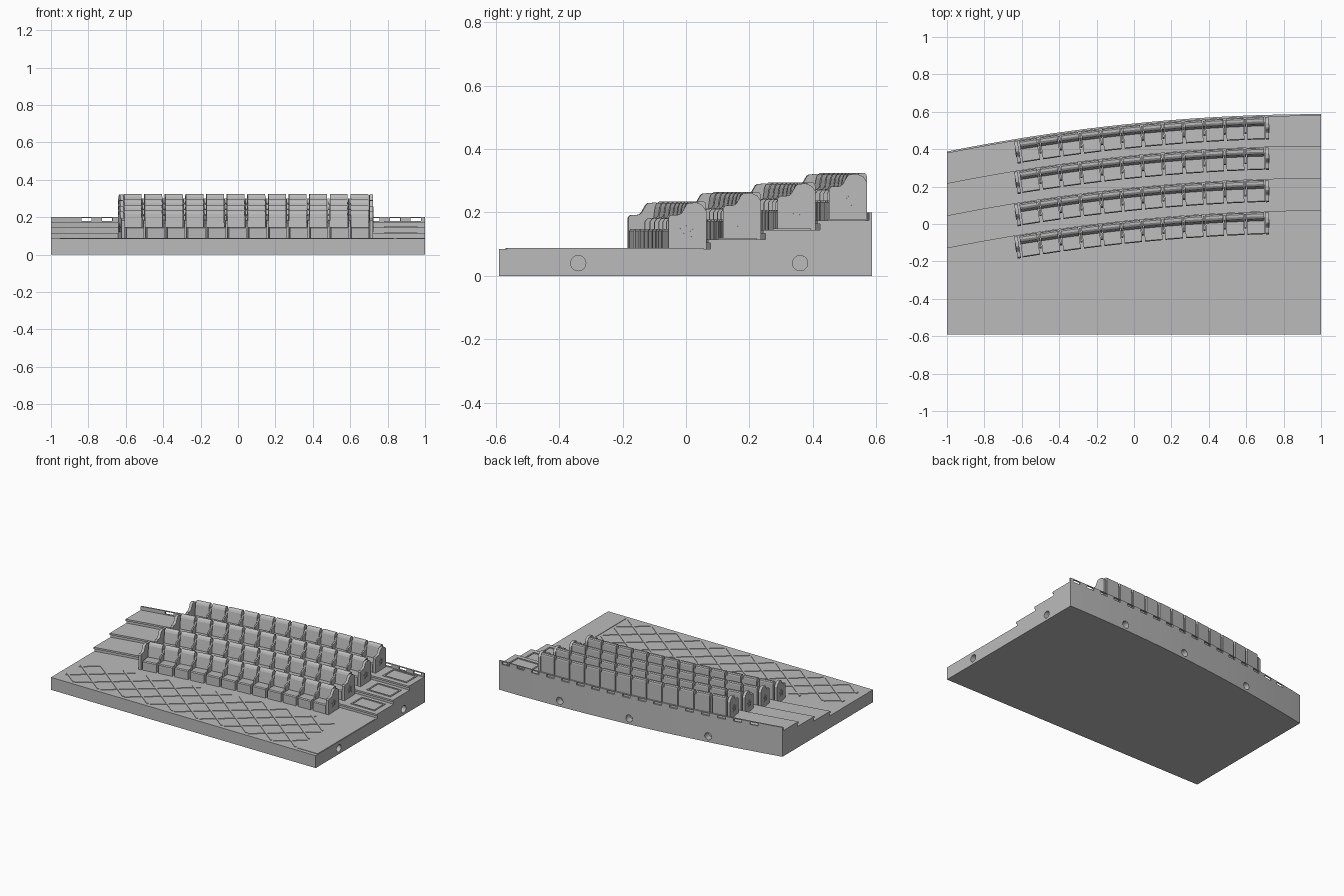
import bpy, bmesh, math
from mathutils import Matrix, Vector

if "Cube" in bpy.data.objects:
    bpy.data.objects.remove(bpy.data.objects["Cube"])

gray = bpy.data.materials.new("plain gray")
gray.diffuse_color = (0.5, 0.5, 0.5, 1)
gray.use_nodes = True
gray.node_tree.nodes["Principled BSDF"].inputs["Base Color"].default_value = gray.diffuse_color

FLOOR, RISE = 0.085, 0.03
EDGES = [0.07, 0.2425, 0.415, 0.5875]   # rear edge of each tier at x = 1


def curve(k, x):
    return EDGES[k] - 0.05 * (1 - x) ** 2


def yaw(x):
    return math.atan(0.1 * (1 - x))


def finish(bm, name):
    bmesh.ops.recalc_face_normals(bm, faces=bm.faces)
    me = bpy.data.meshes.new(name)
    bm.to_mesh(me)
    bm.free()
    me.materials.append(gray)
    return me


def add(name, me, loc=(0, 0, 0), rot=0):
    ob = bpy.data.objects.new(name, me)
    ob.location = loc
    ob.rotation_euler.z = rot
    bpy.context.collection.objects.link(ob)
    return ob


def box(bm, center, size, rot=0):
    m = (Matrix.Translation(center) @ Matrix.Rotation(rot, 4, 'Z')
         @ Matrix.Diagonal((*size, 1)))
    bmesh.ops.create_cube(bm, size=1, matrix=m)


def slab(bm, profile, x0, x1):
    """Extrude a (y, z) profile along x."""
    a = [bm.verts.new((x0, y, z)) for y, z in profile]
    b = [bm.verts.new((x1, y, z)) for y, z in profile]
    n = len(profile)
    bm.faces.new(a)
    bm.faces.new(b[::-1])
    for i in range(n):
        bm.faces.new((a[i], a[(i + 1) % n], b[(i + 1) % n], b[i]))


# Stepped platform: stair section swept along the curved tiers
def section(x):
    pts = [(-0.59, 0), (-0.59, FLOOR)]
    for k in range(3):
        z, c = FLOOR + RISE * k, curve(k, x)
        pts += [(c + 0.008, z), (c + 0.008, z + 0.018), (c, z + 0.018), (c, z + RISE)]
    c = curve(3, x)
    return pts + [(c - 0.01, 0.175), (c - 0.01, 0.2), (c, 0.2), (c, 0)]


bm = bmesh.new()
rings = []
for i in range(25):
    x = -1 + i / 12
    rings.append([bm.verts.new((x, y, z)) for y, z in section(x)])
for a, b in zip(rings, rings[1:]):
    for i in range(len(a)):
        j = (i + 1) % len(a)
        bm.faces.new((a[i], a[j], b[j], b[i]))
bm.faces.new(rings[0])
bm.faces.new(rings[-1][::-1])
platform = add("platform", finish(bm, "platform"))

# Cutters: round sockets in the right and back faces, slots in the rear rail
bm = bmesh.new()
for y in (-0.34, 0.36):
    bmesh.ops.create_cone(bm, cap_ends=True, segments=24, radius1=0.024, radius2=0.024, depth=0.1,
                          matrix=Matrix.Translation((1, y, 0.04)) @ Matrix.Rotation(math.pi / 2, 4, 'Y'))
for x in (-0.5, 0.05, 0.55):
    bmesh.ops.create_cone(bm, cap_ends=True, segments=24, radius1=0.024, radius2=0.024, depth=0.1,
                          matrix=Matrix.Translation((x, curve(3, x), 0.04))
                          @ Matrix.Rotation(yaw(x), 4, 'Z') @ Matrix.Rotation(math.pi / 2, 4, 'X'))
for i in range(17):
    x = -0.81 + 0.11 * i
    box(bm, (x, curve(3, x) - 0.005, 0.1875), (0.055, 0.05, 0.017), yaw(x))
cutter = add("socket_cutter", finish(bm, "socket_cutter"))
cutter.hide_render = True
mod = platform.modifiers.new("sockets", 'BOOLEAN')
mod.operation, mod.solver, mod.object = 'DIFFERENCE', 'EXACT', cutter
bpy.context.view_layer.update()
cut = bpy.data.meshes.new_from_object(platform.evaluated_get(bpy.context.evaluated_depsgraph_get()))
platform.modifiers.clear()
platform.data = cut
bpy.data.objects.remove(cutter)

# Crossed ridges on the front floor
bm = bmesh.new()
for ang in (math.radians(38), math.radians(-38)):
    d = Vector((math.cos(ang), math.sin(ang)))
    nrm = Vector((-d.y, d.x))
    for i in range(-12, 13):
        o = Vector((0, -0.35)) + nrm * (i * 0.115)
        ts = []
        for s in range(-300, 301):
            p = o + d * s * 0.005
            if -0.95 < p.x < 0.83 and -0.565 < p.y < curve(0, p.x) - 0.18:
                ts.append(s * 0.005)
        if len(ts) > 8:
            c = o + d * (ts[0] + ts[-1]) / 2
            box(bm, (c.x, c.y, FLOOR + 0.0005), (ts[-1] - ts[0], 0.011, 0.006), ang)
add("floor_ridges", finish(bm, "floor_ridges"))

# Aisle: raised floor strip and framed treads at the right
bm = bmesh.new()
box(bm, (0.922, -0.255, FLOOR + 0.0005), (0.15, 0.62, 0.005))
for k in (1, 2, 3):
    z, yc = FLOOR + RISE * k, curve(k, 0.87) - 0.08
    for s in (-1, 1):
        box(bm, (0.87 + s * 0.085, yc, z + 0.001), (0.01, 0.11, 0.006))
        box(bm, (0.87, yc + s * 0.055, z + 0.001), (0.18, 0.01, 0.006))
add("aisle", finish(bm, "aisle"))

# Seat: cushion plus leaning backrest with rounded top
bm = bmesh.new()
slab(bm, [(-0.118, 0), (-0.118, 0.057), (-0.113, 0.063), (-0.03, 0.059), (-0.03, 0)], -0.047, 0.047)
slab(bm, [(-0.034, 0), (-0.046, 0.062), (-0.036, 0.132), (-0.031, 0.144), (-0.022, 0.15),
          (-0.009, 0.15), (-0.002, 0.145), (0, 0.136), (0, 0)], -0.047, 0.047)
seat = finish(bm, "seat")

# Armrest between seats
bm = bmesh.new()
slab(bm, [(-0.085, 0), (-0.085, 0.085), (-0.078, 0.095), (-0.045, 0.1), (-0.032, 0.125),
          (-0.006, 0.125), (-0.006, 0)], -0.005, 0.005)
armrest = finish(bm, "armrest")


# End panel with a curved shoulder and a thin star outline on the outer side
def end_panel(side):
    bm = bmesh.new()
    prof = [(-0.12, 0), (-0.12, 0.098), (-0.113, 0.106), (-0.085, 0.108)]
    prof += [(-0.085 + 0.03 * t, 0.108 + 0.037 * (0.5 - 0.5 * math.cos(math.pi * t)))
             for t in (0.25, 0.5, 0.75, 1)]
    prof += [(-0.03, 0.146), (-0.012, 0.138), (0, 0.12), (0, 0)]
    slab(bm, prof, -0.009, 0.009)
    rings = []
    for scale in (1, 0.78):
        pts = []
        for i in range(10):
            r = (0.025 if i % 2 == 0 else 0.0105) * scale
            a = math.pi / 2 + i * math.pi / 5
            pts.append((-0.06 + r * math.cos(a), 0.057 + r * math.sin(a)))
        rings.append(pts)
    out, inn = rings
    for i in range(10):
        j = (i + 1) % 10
        slab(bm, [out[i], out[j], inn[j], inn[i]], side * 0.008, side * 0.012)
    return finish(bm, "end_panel")


panels = {-1: end_panel(-1), 1: end_panel(1)}

# Four rows of twelve seats following the curve
for k in range(4):
    z = FLOOR + RISE * k

    def place(name, me, x):
        gap = 0.012 if k == 3 else 0.002
        add(f"{name}_{k + 1}", me, (x, curve(k, x) - gap, z), yaw(x))

    for i in range(12):
        x = -0.567 + 0.1105 * i
        place("seat", seat, x)
        if i < 11:
            place("armrest", armrest, x + 0.05525)
    place("left_end_panel", panels[-1], -0.632)
    place("right_end_panel", panels[1], 0.71)
